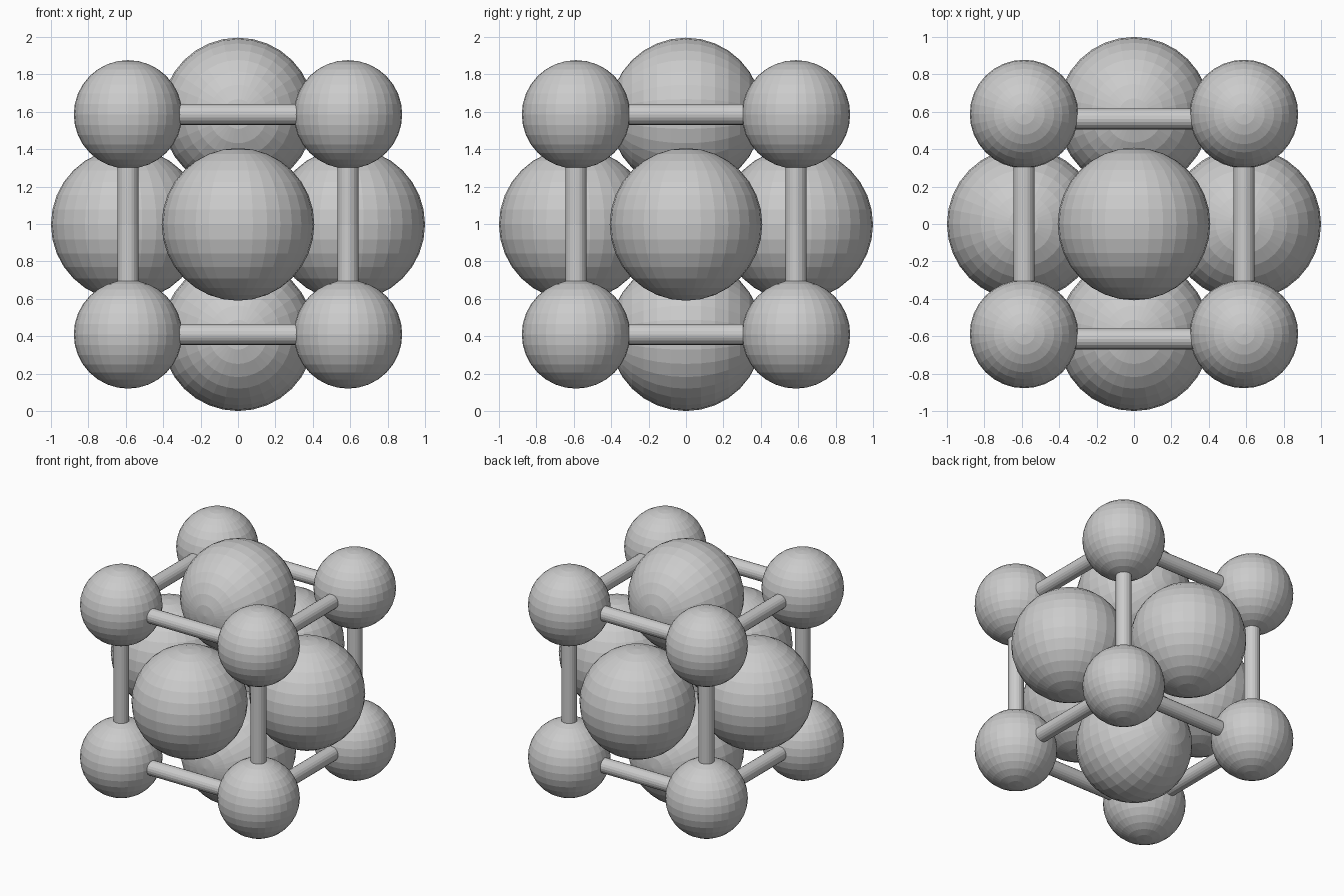
import bpy
from math import pi
from mathutils import Vector

if "Cube" in bpy.data.objects:
    bpy.data.objects.remove(bpy.data.objects["Cube"])

CZ = 1.0          # height of the cell centre
CORNER = 0.588    # half edge of the cube
FACE = 0.592      # distance of face balls from the centre
CORNER_R, FACE_R, ROD_R = 0.29, 0.408, 0.056


def ball(name, loc, radius, rot=(0, 0, 0)):
    bpy.ops.mesh.primitive_uv_sphere_add(segments=32, ring_count=16, radius=radius,
                                         location=loc, rotation=rot)
    bpy.context.object.name = name


def rod(name, loc, rot):
    bpy.ops.mesh.primitive_cylinder_add(vertices=20, radius=ROD_R, depth=2 * CORNER,
                                        location=loc, rotation=rot)
    bpy.context.object.name = name


# Small balls on the eight corners
for x in (-1, 1):
    for y in (-1, 1):
        for z in (-1, 1):
            ball("corner_ball", (x * CORNER, y * CORNER, CZ + z * CORNER), CORNER_R)

# Large balls on the six faces; top and bottom have their poles along y
for s in (-1, 1):
    ball("side_face_ball", (s * FACE, 0, CZ), FACE_R)
    ball("front_back_face_ball", (0, s * FACE, CZ), FACE_R)
    ball("top_bottom_face_ball", (0, 0, CZ + s * (FACE - 0.002)), FACE_R, (pi / 2, 0, 0))

# Rods along the twelve edges; those along x sit slightly forward
for a in (-1, 1):
    for b in (-1, 1):
        p, q = a * CORNER, b * CORNER
        rod("rod_x", (0, p - 0.026, CZ + q), (0, pi / 2, 0))
        rod("rod_y", (p, 0, CZ + q), (pi / 2, 0, 0))
        rod("rod_z", (p, q, CZ), (0, 0, 0))

# Rest the lowest point exactly on the ground
bpy.context.view_layer.update()
low = min((o.matrix_world @ Vector(v.co)).z for o in bpy.data.objects for v in o.data.vertices)
for o in bpy.data.objects:
    o.location.z -= low
